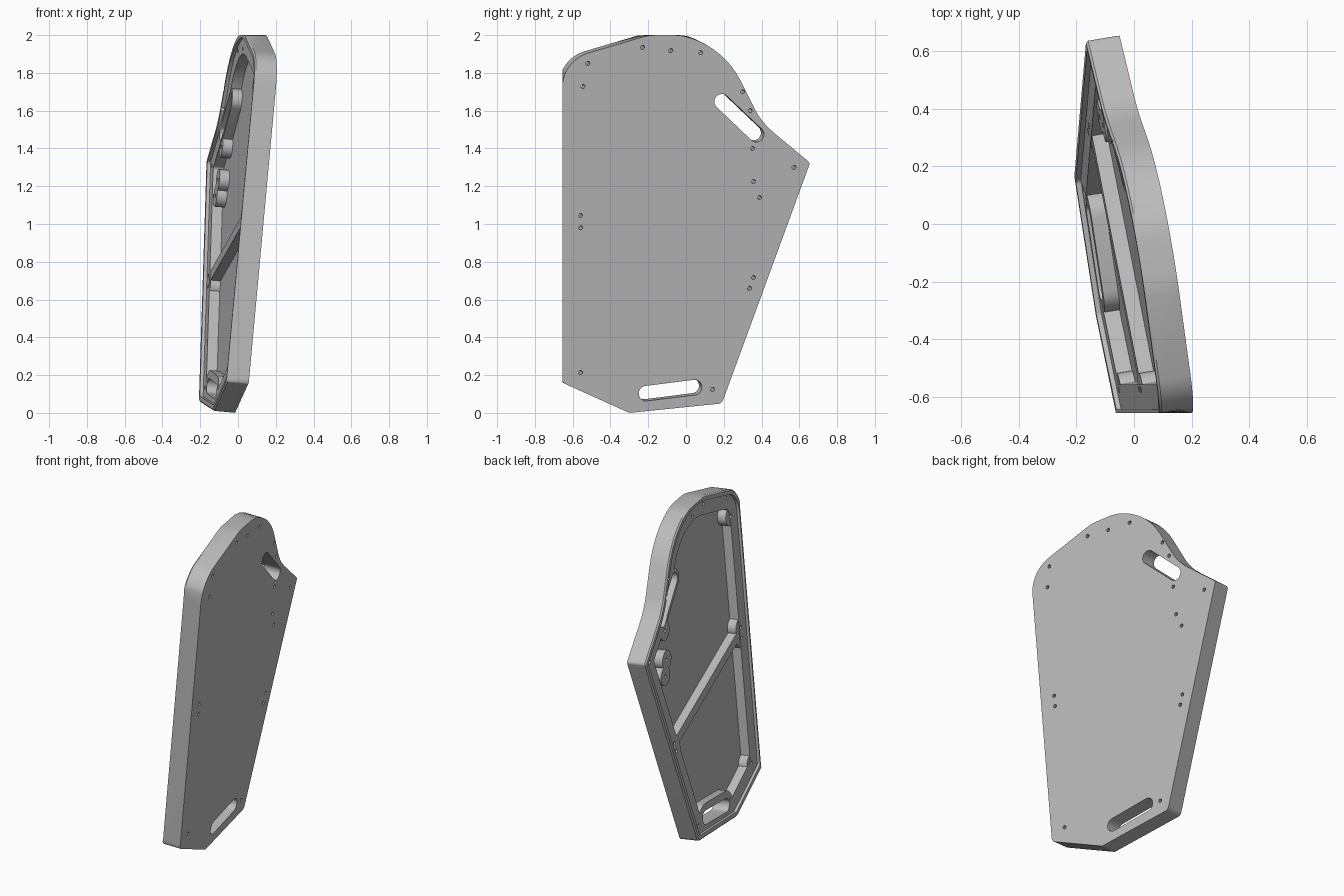
import bpy, bmesh, math
from mathutils import Vector

default = bpy.data.objects.get("Cube")
if default:
    bpy.data.objects.remove(default, do_unlink=True)

THICK, FLOOR, STEP = 0.119, 0.045, 0.018
TILT_Y, TILT_Z, SHIFT = -0.164, 0.092, -0.065
NORMAL = Vector((1, -TILT_Y, -TILT_Z)).normalized()

grey = bpy.data.materials.new("plain grey")
grey.use_nodes = True
grey.diffuse_color = (0.5, 0.5, 0.5, 1)
grey.node_tree.nodes["Principled BSDF"].inputs["Base Color"].default_value = (0.5, 0.5, 0.5, 1)

# Corners of the panel (y, z, fillet radius), counterclockwise
CORNERS = [(-0.655, 0.16, 0.03), (-0.3, 0, 0.03), (0.19, 0.05, 0.03), (0.657, 1.324, 0.02),
           (0.399, 1.539, 0.4), (0.121, 2.094, 0.448), (-0.655, 1.864, 0.19)]


def outline(inset=0.0, steps=14):
    """Filleted panel outline, moved inwards by inset."""
    pts = []
    count = len(CORNERS)
    for i, (y, z, r) in enumerate(CORNERS):
        p = Vector((y, z))
        a = (p - Vector(CORNERS[i - 1][:2])).normalized()
        b = (Vector(CORNERS[(i + 1) % count][:2]) - p).normalized()
        turn = math.atan2(a.x * b.y - a.y * b.x, a.dot(b))
        side = 1 if turn > 0 else -1
        n1, n2 = Vector((-a.y, a.x)), Vector((-b.y, b.x))
        mitre = (n1 + n2) / (1 + n1.dot(n2))
        r = max(r - side * inset, 0.02)
        centre = p + mitre * (inset + side * r)
        start = math.atan2(n1.y, n1.x)
        for k in range(steps + 1):
            t = start + turn * k / steps
            pts.append(centre - side * r * Vector((math.cos(t), math.sin(t))))
    return pts


def stadium(a, b, r, steps=12):
    """Slot shape around the line from a to b; a circle when both are equal."""
    a, b = Vector(a), Vector(b)
    d = b - a
    base = math.atan2(d.y, d.x) if d.length > 0 else 0
    pts = []
    for centre, start in ((b, base - math.pi / 2), (a, base + math.pi / 2)):
        for k in range(steps + (1 if d.length > 0 else 0)):
            t = start + math.pi * k / steps
            pts.append(centre + r * Vector((math.cos(t), math.sin(t))))
    return pts


def prism(name, rings, clamp=False):
    """Solid through rings of (depth behind the flat face, loop)."""
    bm = bmesh.new()
    loops = []
    for depth, pts in rings:
        loop = []
        for p in pts:
            co = Vector((SHIFT + TILT_Y * p.x + TILT_Z * p.y, p.x, p.y)) - depth * NORMAL
            if clamp:
                co.y, co.z = max(co.y, -0.655), min(co.z, 2)
            loop.append(bm.verts.new(co))
        loops.append(loop)
    bm.faces.new(loops[0])
    bm.faces.new(loops[-1])
    n = len(loops[0])
    for lo, hi in zip(loops, loops[1:]):
        for i in range(n):
            j = (i + 1) % n
            bm.faces.new((lo[i], lo[j], hi[j], hi[i]))
    bmesh.ops.recalc_face_normals(bm, faces=bm.faces)
    mesh = bpy.data.meshes.new(name)
    bm.to_mesh(mesh)
    bm.free()
    mesh.materials.append(grey)
    obj = bpy.data.objects.new(name, mesh)
    bpy.context.collection.objects.link(obj)
    return obj


def combine(tool, operation):
    tool.hide_render = True
    mod = panel.modifiers.new(tool.name, "BOOLEAN")
    mod.object, mod.operation, mod.solver = tool, operation, "EXACT"
    bpy.context.view_layer.objects.active = panel
    bpy.ops.object.modifier_apply(modifier=mod.name)
    bpy.data.objects.remove(tool, do_unlink=True)


def cut(name, loop, start=-0.05):
    combine(prism(name, [(start, loop), (THICK + 0.05, loop)]), "DIFFERENCE")


def add(name, loop):
    combine(prism(name, [(FLOOR / 2, loop), (THICK - STEP - 0.003, loop)]), "UNION")


# Panel body with a chamfered back edge, stepped rim and hollow back
panel = prism("panel", [(0, outline()), (THICK - 0.008, outline()), (THICK, outline(0.008))], True)
cut("rim_step", outline(0.03), THICK - STEP)
cut("hollow", outline(0.115), FLOOR)

# Diagonal rib and walls around the two hand slots
UPPER = ((0.19, 1.648), (0.373, 1.474))
LOWER = ((-0.21, 0.103), (0.045, 0.135))
add("rib", stadium((0.36, 0.7), (-0.57, 1.02), 0.028))
add("upper_slot_wall", stadium(*UPPER, 0.062))
add("lower_slot_wall", stadium(*LOWER, 0.083))

# Screw bosses
BOSSES = [(-0.545, 1.728), (0.352, 1.4), (0.357, 1.225), (0.389, 1.14), (0.336, 0.66),
          (-0.558, 1.045), (-0.558, 0.98), (-0.558, 0.214), (0.14, 0.125)]
for p in BOSSES:
    add("boss", stadium(p, p, 0.057))

# Hand slots and screw holes through the panel
for ends in (UPPER, LOWER):
    cut("hand_slot", stadium(*ends, 0.04))
RIM_HOLES = [(-0.23, 1.935), (-0.08, 1.918), (0.077, 1.907), (-0.52, 1.85), (0.3, 1.7),
             (0.34, 1.6), (0.572, 1.3), (0.357, 0.717)]
for p in BOSSES + RIM_HOLES:
    cut("screw_hole", stadium(p, p, 0.011, 6))

bpy.ops.object.select_all(action="DESELECT")
panel.select_set(True)
bpy.context.view_layer.objects.active = panel
bpy.ops.object.shade_smooth_by_angle(angle=math.radians(30))
